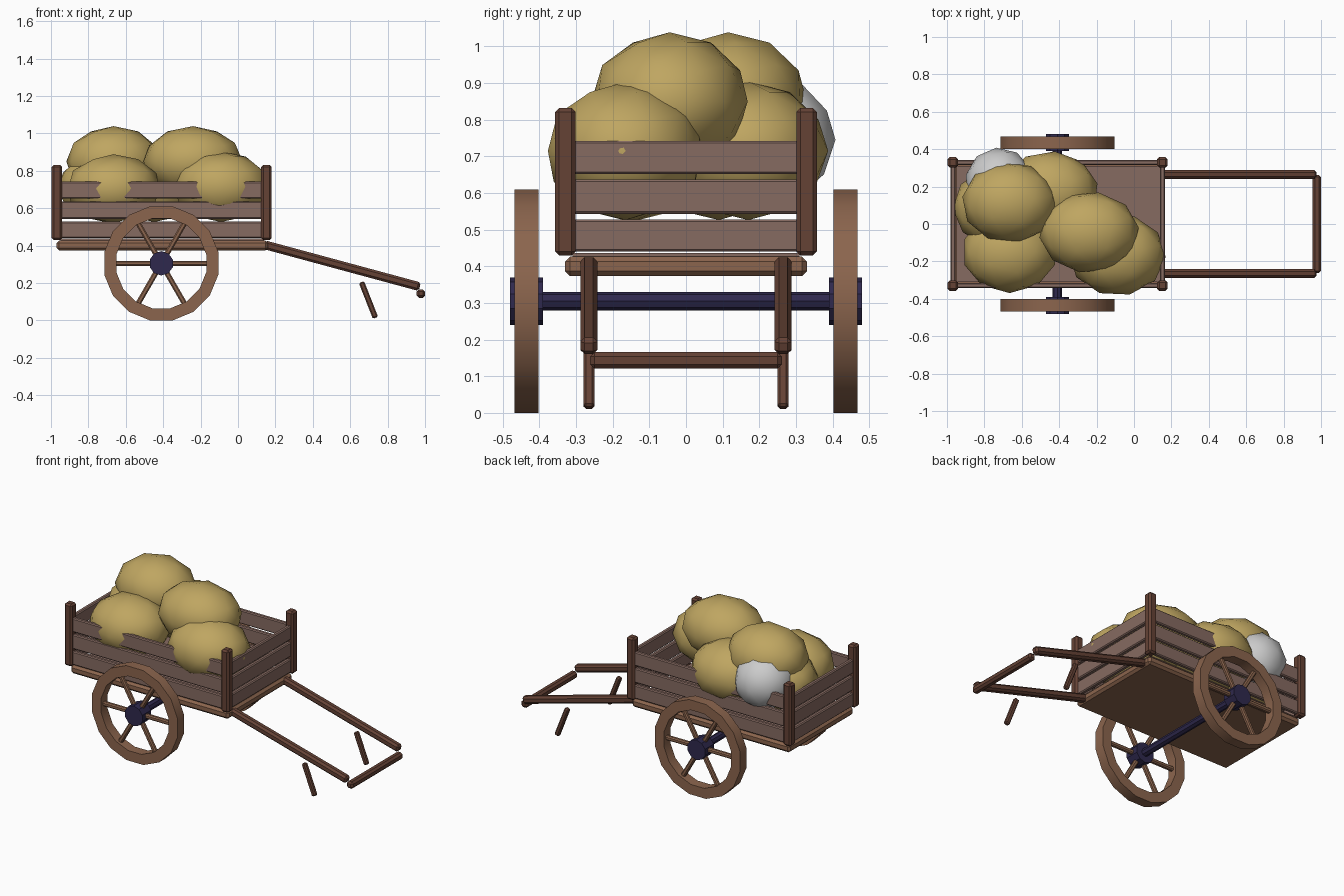
import bpy, bmesh, math
from mathutils import Vector, Matrix

if "Cube" in bpy.data.objects:
    bpy.data.objects.remove(bpy.data.objects["Cube"])


def material(name, r, g, b):
    m = bpy.data.materials.new(name)
    m.diffuse_color = (r, g, b, 1)
    m.use_nodes = True
    m.node_tree.nodes["Principled BSDF"].inputs["Base Color"].default_value = m.diffuse_color
    return m


RIM = material("warm_wood", 0.26, 0.13, 0.075)
PLANK = material("plank_wood", 0.24, 0.145, 0.12)
POST = material("dark_wood", 0.13, 0.055, 0.036)
IRON = material("dark_iron", 0.028, 0.022, 0.075)
CLOTH = material("sackcloth", 0.52, 0.38, 0.12)


def add(name, bm, mat, smooth_angle=None):
    me = bpy.data.meshes.new(name)
    bmesh.ops.recalc_face_normals(bm, faces=bm.faces)
    bm.to_mesh(me)
    bm.free()
    if smooth_angle:
        me.shade_smooth()
        me.set_sharp_from_angle(angle=math.radians(smooth_angle))
    if mat:
        me.materials.append(mat)
    ob = bpy.data.objects.new(name, me)
    bpy.context.collection.objects.link(ob)
    return ob


def box(name, lo, hi, mat, bevel=0.006):
    lo, hi = Vector(lo), Vector(hi)
    bm = bmesh.new()
    bmesh.ops.create_cube(bm, size=1, matrix=Matrix.Translation((lo + hi) / 2)
                          @ Matrix.Diagonal((*(hi - lo), 1)))
    ob = add(name, bm, mat)
    if bevel:
        mod = ob.modifiers.new("Bevel", "BEVEL")
        mod.width, mod.segments = bevel, 1
    return ob


def beam(name, a, b, width, mat, bevel=0.01):
    """Square chamfered beam from a to b."""
    a, b = Vector(a), Vector(b)
    h, w = (b - a).length / 2, width / 2
    ob = box(name, (-w, -w, -h), (w, w, h), mat, bevel)
    ob.matrix_world = Matrix.Translation((a + b) / 2) @ (b - a).to_track_quat("Z", "Y").to_matrix().to_4x4()
    return ob


def rod(name, y0, y1, r, sides, mat, x, z):
    bm = bmesh.new()
    bmesh.ops.create_cone(bm, cap_ends=True, segments=sides, radius1=r, radius2=r, depth=y1 - y0,
                          matrix=Matrix.Translation((x, (y0 + y1) / 2, z)) @ Matrix.Rotation(math.pi / 2, 4, "X"))
    return add(name, bm, mat, 30)


# Cart bed and floor
box("bed", (-0.97, -0.33, 0.373), (0.16, 0.33, 0.427), RIM, 0.014)
box("floor", (-0.95, -0.31, 0.42), (0.14, 0.31, 0.437), PLANK, 0)

# Corner posts
for x in (-0.968, 0.152):
    for y in (-0.329, 0.329):
        box("corner_post", (x - 0.028, y - 0.028, 0.43), (x + 0.028, y + 0.028, 0.832), POST, 0.011)

# Side and end planks
for z0, z1 in ((0.44, 0.528), (0.543, 0.637), (0.652, 0.742)):
    for y in (-0.329, 0.329):
        box("side_plank", (-0.95, y - 0.014, z0), (0.135, y + 0.014, z1), PLANK)
    for x in (-0.968, 0.152):
        box("end_plank", (x - 0.014, -0.31, z0), (x + 0.014, 0.31, z1), PLANK)

# Pull shafts, prop legs and handle
for y in (-0.265, 0.265):
    beam("shaft", (0.14, y, 0.405), (0.972, y, 0.18), 0.047, POST, 0.012)
    beam("prop_leg", (0.66, y, 0.205), (0.735, y, 0.014), 0.03, POST, 0.007)
beam("handle", (0.978, -0.262, 0.143), (0.978, 0.262, 0.143), 0.045, POST, 0.012)

# Axle and wheels
WX, WZ = -0.41, 0.305
rod("axle", -0.42, 0.42, 0.025, 8, IRON, WX, WZ)


def rim(y0, y1, r_in, r_out, n=16):
    bm = bmesh.new()
    rings = []
    for i in range(n):
        t = (i + 0.5) * 2 * math.pi / n
        rings.append([bm.verts.new((WX + r * math.cos(t), y, WZ + r * math.sin(t)))
                      for r, y in ((r_out, y0), (r_out, y1), (r_in, y1), (r_in, y0))])
    for i in range(n):
        p, q = rings[i], rings[(i + 1) % n]
        for k in range(4):
            bm.faces.new((p[k], q[k], q[(k + 1) % 4], p[(k + 1) % 4]))
    return add("wheel_rim", bm, RIM, 30)


for s in (-1, 1):
    yc = 0.435 * s
    rim(yc - 0.033, yc + 0.033, 0.245, 0.311)
    rod("wheel_hub", yc - 0.045, yc + 0.045, 0.065, 10, IRON, WX, WZ)
    for i in range(6):
        d = Vector((math.cos(i * math.pi / 3), 0, math.sin(i * math.pi / 3)))
        c = Vector((WX, yc, WZ))
        beam("wheel_spoke", c + d * 0.04, c + d * 0.25, 0.028, RIM, 0.007)

# Heap of sacks: centre, radii, turn
SACKS = [
    ((-0.665, 0.115, 0.85), (0.25, 0.213, 0.185), 10),
    ((-0.24, -0.045, 0.85), (0.262, 0.213, 0.185), 25),
    ((-0.665, -0.15, 0.705), (0.25, 0.215, 0.18), 0),
    ((-0.09, -0.165, 0.715), (0.255, 0.215, 0.185), 15),
    ((-0.45, 0.17, 0.715), (0.255, 0.215, 0.185), 30),
    ((-0.71, 0.09, 0.71), (0.255, 0.215, 0.18), 20),
]


def sack(name, centre, radii, turn, mat):
    bm = bmesh.new()
    bmesh.ops.create_icosphere(bm, subdivisions=2, radius=1.02,
                               matrix=Matrix.Translation(centre) @ Matrix.Diagonal((*radii, 1))
                               @ Matrix.Rotation(math.radians(turn), 4, "Z"))
    add(name, bm, mat, 50)


for c, r, t in SACKS:
    sack("sack", c, r, t, CLOTH)
sack("pale_sack", (-0.72, 0.22, 0.745), (0.18, 0.185, 0.175), 5, None)
